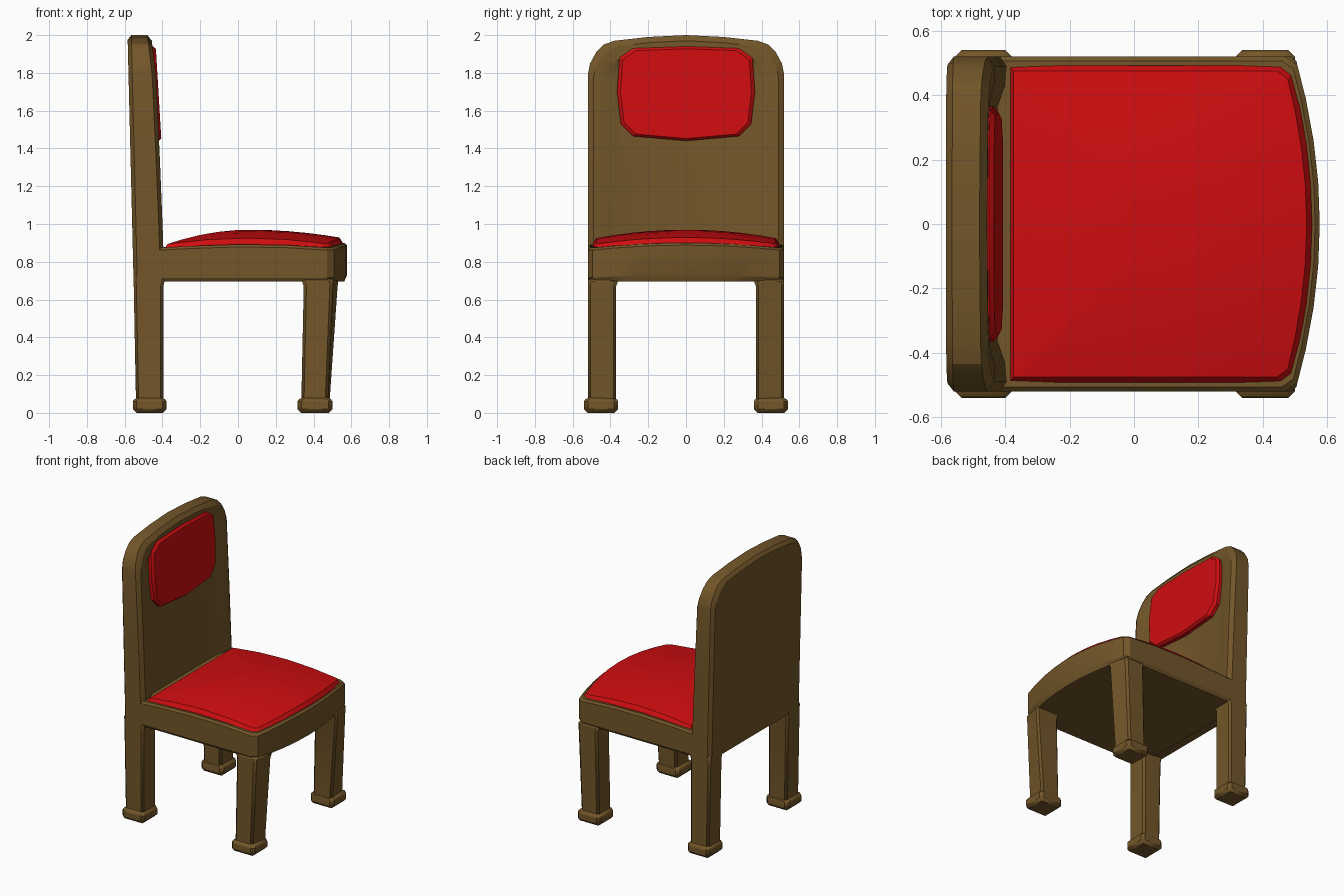
import bpy, bmesh, math

if "Cube" in bpy.data.objects:
    bpy.data.objects.remove(bpy.data.objects["Cube"])


def material(name, rgb):
    m = bpy.data.materials.new(name)
    m.diffuse_color = (*rgb, 1)
    m.use_nodes = True
    m.node_tree.nodes["Principled BSDF"].inputs["Base Color"].default_value = m.diffuse_color
    return m


WOOD = material("wood", (0.17, 0.093, 0.022))
RED = material("red_fabric", (0.62, 0.004, 0.005))


def loft(name, rings, mat, bevel=0.0):
    """Skin matching rings of points and cap both ends."""
    bm = bmesh.new()
    loops = [[bm.verts.new(p) for p in r] for r in rings]
    for a, b in zip(loops, loops[1:]):
        for i in range(len(a)):
            j = (i + 1) % len(a)
            bm.faces.new((a[i], a[j], b[j], b[i]))
    bm.faces.new(loops[0])
    bm.faces.new(loops[-1])
    bmesh.ops.recalc_face_normals(bm, faces=bm.faces)
    me = bpy.data.meshes.new(name)
    bm.to_mesh(me)
    bm.free()
    me.materials.append(mat)
    ob = bpy.data.objects.new(name, me)
    bpy.context.collection.objects.link(ob)
    bpy.ops.object.select_all(action='DESELECT')
    ob.select_set(True)
    bpy.context.view_layer.objects.active = ob
    bpy.ops.object.shade_smooth_by_angle(angle=math.radians(25))
    if bevel:
        mod = ob.modifiers.new("bevel", 'BEVEL')
        mod.width, mod.segments = bevel, 1
    return ob


def seat_plan(back, corner, nose, w):
    """Straight sides with a bowed front."""
    half = [(back + (corner - back) * t, -w) for t in (0, .03, .25, .5, .75, .97)]
    half += [(nose - (nose - corner) * (y / w) ** 2, -y)
             for y in (w * .95, w * .75, w * .5, w * .25)]
    return half + [(nose, 0)] + [(x, -y) for x, y in reversed(half)]


def scaled(pts, s, c):
    return [(c[0] + (u - c[0]) * s, c[1] + (v - c[1]) * s) for u, v in pts]


def mirrored(half, middle):
    return half + middle + [(-y, z) for y, z in reversed(half)]


# Seat frame with a gently arched top edge
def rim(x, y):
    return (.87 + .03 * (1 - (y / .53) ** 2)
            + .02 * max(0, 1 - (x - .05) ** 2 / .2) * abs(y / .52))


plan = seat_plan(-.50, .50, .577, .52)
inner = scaled(plan, .975, (0, 0))
loft("seat_frame", [
    [(x, y, .695) for x, y in inner],
    [(x, y, .715 + .015 * max(0, (x - .5) / .077)) for x, y in plan],
    [(x, y, rim(x, y) - .012) for x, y in plan],
    [(x, y, rim(x, y)) for x, y in inner]], WOOD)


# Domed seat cushion
def dome(x, y):
    return .97 - .035 * (x - .05) ** 2 / .2 - .042 * (y / .46) ** 2


pad = seat_plan(-.39, .485, .553, .492)
rings = [[(x, y, .86) for x, y in pad],
         [(x, y, dome(x, y) - .022) for x, y in pad]]
for s in (.965, .8, .6, .4, .2):
    rings.append([(x, y, dome(x, y)) for x, y in scaled(pad, s, (.08, 0))])
loft("seat_cushion", rings, RED)

# Backrest: rounded top, leaning back, shallow hollow between the posts
half = [(-.52, .70), (-.52, .90), (-.52, 1.3), (-.52, 1.79), (-.508, 1.85),
        (-.475, 1.91), (-.435, 1.95), (-.38, 1.97), (-.2, 1.99)]
shape = mirrored(half, [(0, 2.0)])


def inset(d):
    return [(y * (1 - d / .52), z if z < 1.5 else z - d * (z - 1.5) / .5)
            for y, z in shape]


def rear(z):
    return -.553 - .027 * (z - .7) / 1.1


def face(z):
    return -.395 - .04 * max(0, z - .88) - .02 * max(0, z - 1.75) / .25


hollow = [(y * .70, z - .06 * max(0, z - 1.5) / .5) for y, z in shape]
loft("backrest", [
    [(rear(z), y, z) for y, z in inset(.025)],
    [(rear(z) + .02, y, z) for y, z in shape],
    [(face(z) - .02, y, z) for y, z in shape],
    [(face(z), y, z) for y, z in inset(.03)],
    [(face(z) - .005, y, z) for y, z in inset(.09)],
    [(face(z) - .028, y, z) for y, z in hollow]], WOOD)

# Back cushion
pad = mirrored([(-.28, 1.465), (-.345, 1.53), (-.365, 1.7), (-.352, 1.88), (-.28, 1.93)],
               [(0, 1.94)]) + [(0, 1.44)]


def front(z):
    return -.406 - .06 * (z - 1.45)


loft("back_cushion", [
    [(-.48, y, z) for y, z in pad],
    [(front(z) - .015, y, z) for y, z in pad],
    [(front(z), y, z) for y, z in scaled(pad, .95, (0, 1.69))]], RED)

# Legs and feet on both sides
for side, tag in ((-1, "right"), (1, "left")):
    def quad(x0, x_in, x_out, y0, y1, z):
        return [(x0, side * y0, z), (x_in, side * y0, z),
                (x_out, side * y1, z), (x0, side * y1, z)]

    loft("front_leg_" + tag, [
        quad(.335, .485, .475, .37, .52, .05),
        quad(.348, .53, .50, .37, .52, .67),
        quad(.335, .535, .503, .355, .52, .71)], WOOD, .014)
    loft("back_leg_" + tag, [
        quad(-.54, -.395, -.395, .37, .52, .05),
        quad(-.552, -.395, -.395, .37, .52, .67),
        quad(-.555, -.38, -.38, .355, .52, .74)], WOOD, .014)
    for part, x0, x1 in (("front", .315, .50), ("back", -.557, -.378)):
        loft(part + "_foot_" + tag, [
            quad(x0, x1, x1, .36, .54, 0),
            quad(x0, x1, x1, .36, .54, .06),
            quad(x0 + .015, x1 - .015, x1 - .015, .37, .525, .088)], WOOD, .02)
